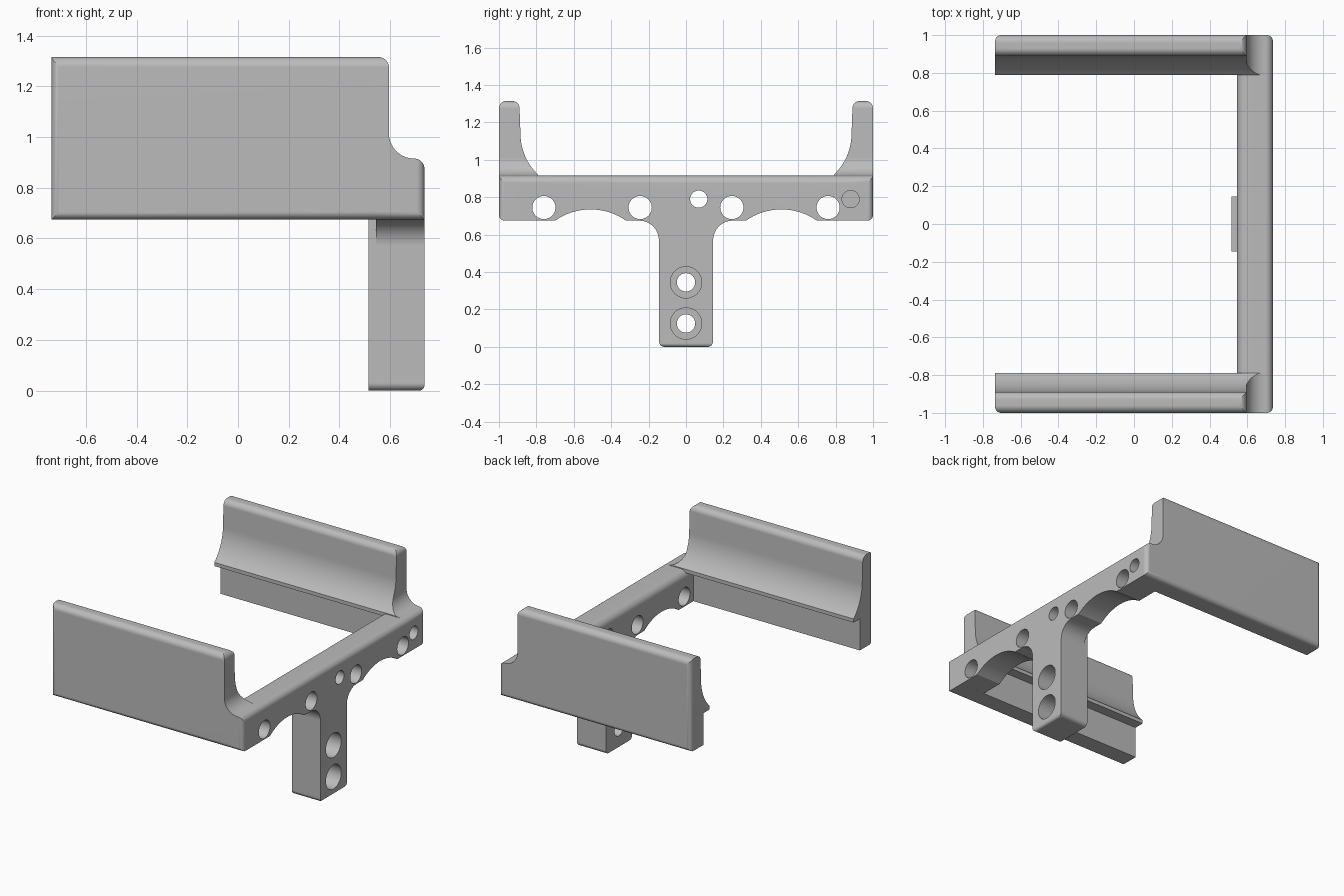
import bpy
import bmesh
from math import sin, cos, radians

if "Cube" in bpy.data.objects:
    bpy.data.objects.remove(bpy.data.objects["Cube"], do_unlink=True)

grey = bpy.data.materials.new("plain grey")
grey.use_nodes = True
grey.diffuse_color = (0.5, 0.5, 0.5, 1)
grey.node_tree.nodes["Principled BSDF"].inputs["Base Color"].default_value = (0.5, 0.5, 0.5, 1)


def arc(cx, cy, r, start, end, n=10):
    """Points along a circular arc, angles in degrees."""
    angles = [radians(start + (end - start) * i / n) for i in range(n + 1)]
    return [(cx + r * cos(a), cy + r * sin(a)) for a in angles]


def prism(name, outline, axis, lo, hi):
    """Extrude a 2D outline along one axis."""
    place = {"x": lambda u, v, d: (d, u, v),
             "y": lambda u, v, d: (u, d, v),
             "z": lambda u, v, d: (u, v, d)}[axis]
    bm = bmesh.new()
    base = bm.faces.new([bm.verts.new(place(u, v, lo)) for u, v in outline])
    grown = bmesh.ops.extrude_face_region(bm, geom=[base])
    verts = [e for e in grown["geom"] if isinstance(e, bmesh.types.BMVert)]
    bmesh.ops.translate(bm, verts=verts, vec=place(0, 0, hi - lo))
    bmesh.ops.recalc_face_normals(bm, faces=bm.faces)
    mesh = bpy.data.meshes.new(name)
    bm.to_mesh(mesh)
    bm.free()
    mesh.materials.append(grey)
    obj = bpy.data.objects.new(name, mesh)
    bpy.context.collection.objects.link(obj)
    return obj


def activate(obj):
    bpy.ops.object.select_all(action="DESELECT")
    obj.select_set(True)
    bpy.context.view_layer.objects.active = obj


def combine(obj, other, operation):
    """Apply a boolean and discard the second solid."""
    mod = obj.modifiers.new("boolean", "BOOLEAN")
    mod.operation, mod.solver, mod.object = operation, "EXACT", other
    activate(obj)
    bpy.ops.object.modifier_apply(modifier=mod.name)
    bpy.data.objects.remove(other, do_unlink=True)


def mirrored(half):
    return half + [(-u, v) for u, v in reversed(half)]


FRONT, BACK = 0.735, -0.735     # ends along x
BASE, BAR_TOP, TOP = 0.675, 0.915, 1.315

# Crossbar with stem and two shallow arches underneath
half = (arc(0.115, 0.03, 0.03, -90, 0, 6)
        + arc(0.25, 0.57, 0.105, 180, 90)
        + arc(0.51, 0.405, 0.33, 125, 55, 16)
        + arc(0.97, 0.705, 0.03, -90, 0, 6)
        + [(1, BAR_TOP + 0.1)])
bracket = prism("bracket", mirrored(half), "x", 0.4, 0.9)
section = (arc(0.715, 0.02, 0.02, -90, 0, 5)
           + arc(0.695, BAR_TOP - 0.04, 0.04, 0, 90)
           + arc(0.595, BAR_TOP - 0.05, 0.05, 90, 180) + [(0.545, 0)])
combine(bracket, prism("bar_section", section, "y", -1.2, 1.2), "INTERSECT")

# Thicker back of the stem
pad = mirrored(arc(0.115, 0.03, 0.03, -90, 0, 6) + [(0.145, 0.68)])
combine(bracket, prism("stem_pad", pad, "x", 0.515, 0.65), "UNION")

# Side walls: coved inner face ending in a thin lip
wall = (arc(0.97, BASE + 0.03, 0.03, -90, 0, 6)
        + arc(0.96, TOP - 0.04, 0.04, 0, 90)
        + arc(0.93, TOP - 0.04, 0.04, 90, 180)
        + arc(0.583, 1.14, 0.302, 0, -46.7, 14)
        + [(0.79, 0.895), (0.86, 0.895), (0.86, BASE)])
side = ([(BACK, 0.5), (FRONT, 0.5)]
        + arc(0.695, BAR_TOP - 0.04, 0.04, 0, 90)
        + arc(0.695, BAR_TOP + 0.1, 0.1, -90, -180)
        + arc(0.555, TOP - 0.04, 0.04, 0, 90)
        + [(BACK, TOP)])
for sign, name in ((1, "back_wall"), (-1, "front_wall")):
    part = prism(name, [(sign * y, z) for y, z in wall], "x", -0.9, 0.9)
    combine(part, prism("wall_side", side, "y", -1.2, 1.2), "INTERSECT")
    combine(bracket, part, "UNION")

# Round the outer vertical corners
r = 0.03
plan = (arc(FRONT - r, 1 - r, r, 0, 90, 6) + arc(BACK + r, 1 - r, r, 90, 180, 6)
        + arc(BACK + r, r - 1, r, 180, 270, 6) + arc(FRONT - r, r - 1, r, 270, 360, 6))
combine(bracket, prism("plan", plan, "z", -0.1, 1.5), "INTERSECT")

# Holes: y, z, radius, inner end along x
holes = [(y, 0.745, 0.062, 0.4) for y in (-0.76, -0.245, 0.245, 0.76)]
holes += [(0.068, 0.79, 0.046, 0.4), (0.88, 0.79, 0.046, 0.62)]
for z in (0.125, 0.345):
    holes += [(0, z, 0.049, 0.4), (0, z, 0.084, 0.62)]
for y, z, radius, inner in holes:
    ring = arc(y, z, radius, 0, 360, 40)[:-1]
    combine(bracket, prism("hole", ring, "x", inner, 0.9), "DIFFERENCE")

# Smooth the rounds and keep flat faces flat
activate(bracket)
bpy.ops.object.shade_smooth_by_angle(angle=radians(30))
weighted = bracket.modifiers.new("weighted_normals", "WEIGHTED_NORMAL")
weighted.keep_sharp = True
